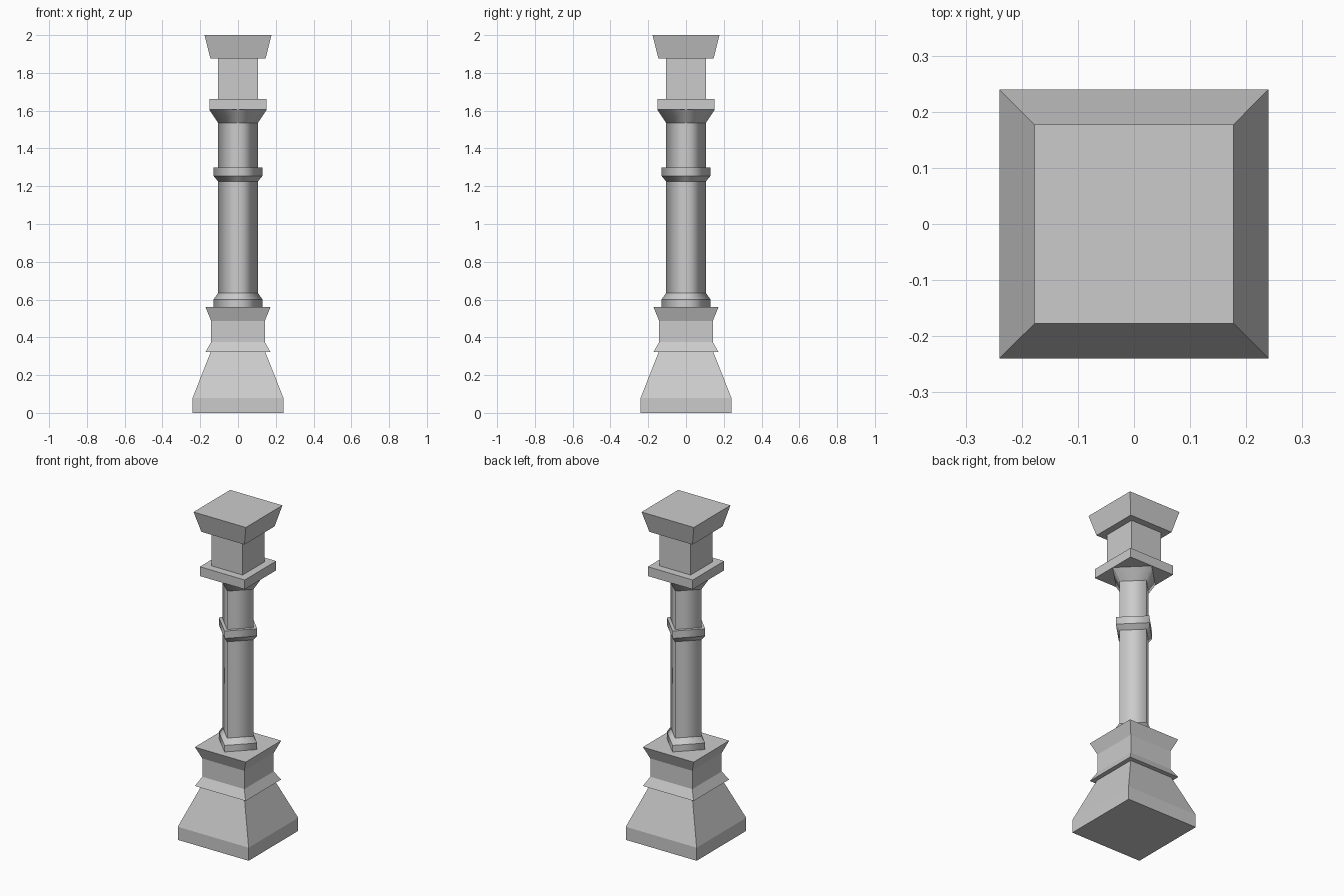
import bpy
import bmesh
from math import cos, sin, pi

cube = bpy.data.objects.get("Cube")
if cube:
    bpy.data.objects.remove(cube, do_unlink=True)

stone = bpy.data.materials.new("grey stone")
stone.use_nodes = True
colour = (0.6, 0.6, 0.6, 1.0)
stone.diffuse_color = colour
stone.node_tree.nodes["Principled BSDF"].inputs["Base Color"].default_value = colour


def four_sided(name, profile, diamond=False):
    """Stack four-sided rings from (half width, height) pairs and cap the ends.
    Diamond parts have corners on the axes, with softened upright corners."""
    turn = 0 if diamond else pi / 4
    reach = 1 if diamond else 2 ** 0.5
    bm = bmesh.new()
    rings = []
    for half, z in profile:
        r = half * reach
        rings.append([bm.verts.new((r * cos(turn + i * pi / 2),
                                    r * sin(turn + i * pi / 2), z))
                      for i in range(4)])
    for low, high in zip(rings, rings[1:]):
        for i in range(4):
            j = (i + 1) % 4
            face = bm.faces.new((low[i], low[j], high[j], high[i]))
            face.smooth = diamond
    bm.faces.new(rings[0][::-1])
    bm.faces.new(rings[-1])
    # Level edges stay crisp
    for edge in bm.edges:
        a, b = edge.verts
        edge.smooth = diamond and abs(a.co.z - b.co.z) > 0.001
    mesh = bpy.data.meshes.new(name)
    bm.to_mesh(mesh)
    bm.free()
    mesh.materials.append(stone)
    obj = bpy.data.objects.new(name, mesh)
    bpy.context.collection.objects.link(obj)
    return obj


# Square base
four_sided("base", [(0.24, 0), (0.24, 0.08), (0.145, 0.322)])
four_sided("pedestal", [(0.172, 0.322), (0.142, 0.375), (0.142, 0.487), (0.172, 0.56)])

# Diamond column with its collars
four_sided("shaft", [(0.105, 0.56), (0.105, 1.535)], True)
four_sided("lower_collar", [(0.13, 0.56), (0.13, 0.6), (0.105, 0.635)], True)
four_sided("middle_collar", [(0.105, 1.225), (0.13, 1.255), (0.13, 1.3)], True)
four_sided("flared_capital", [(0.105, 1.535), (0.152, 1.605)], True)

# Square head
four_sided("capital_plate", [(0.152, 1.605), (0.152, 1.662)])
four_sided("neck_block", [(0.105, 1.662), (0.105, 1.875)])
four_sided("top_cap", [(0.146, 1.875), (0.177, 2.0)])
